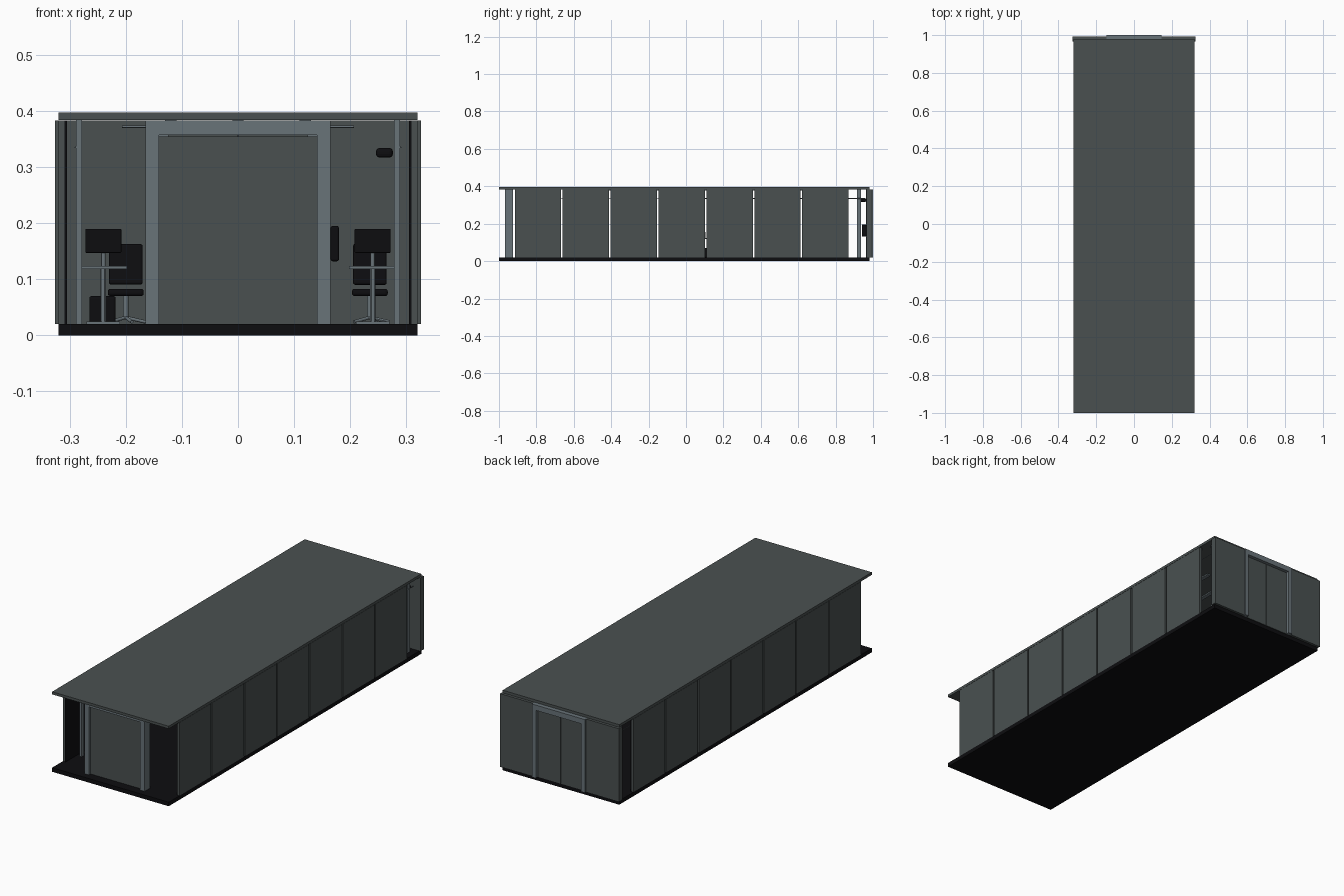
import bpy, math
from mathutils import Vector

cube = bpy.data.objects.get("Cube")
if cube:
    bpy.data.objects.remove(cube, do_unlink=True)


def material(name, r, g, b):
    m = bpy.data.materials.new(name)
    m.use_nodes = True
    m.diffuse_color = (r, g, b, 1)
    m.node_tree.nodes["Principled BSDF"].inputs["Base Color"].default_value = (r, g, b, 1)
    return m


PANEL = material("panel grey", 0.068, 0.081, 0.081)
FRAME = material("frame grey", 0.14, 0.172, 0.19)
BLACK = material("matt black", 0.004, 0.004, 0.005)


def box(name, lo, hi, mat, bevel=0):
    """Box between two opposite corners."""
    lo, hi = Vector(lo), Vector(hi)
    bpy.ops.mesh.primitive_cube_add(size=1, location=(lo + hi) / 2)
    ob = bpy.context.object
    ob.name = name
    ob.scale = hi - lo
    bpy.ops.object.transform_apply(location=False, rotation=False, scale=True)
    ob.data.materials.append(mat)
    if bevel:
        mod = ob.modifiers.new("rounding", 'BEVEL')
        mod.width, mod.segments = bevel, 3
    return ob


def rod(name, a, b, radius, mat):
    """Cylinder between two points."""
    a, b = Vector(a), Vector(b)
    bpy.ops.mesh.primitive_cylinder_add(vertices=12, radius=radius, depth=(b - a).length,
                                        location=(a + b) / 2)
    ob = bpy.context.object
    ob.name = name
    ob.rotation_euler = (b - a).to_track_quat('Z', 'Y').to_euler()
    ob.data.materials.append(mat)
    bpy.ops.object.shade_smooth_by_angle()
    return ob


# Floor and roof slabs
box("floor", (-0.32, -1, 0), (0.32, 0.98, 0.02), BLACK)
box("roof", (-0.32, -1, 0.384), (0.32, 0.98, 0.397), PANEL)

# Side walls: seven panels with open joints and a dark inner lining
PITCH, START, WIDTH = 0.256, -0.915, 0.248
for sx, side in ((-1, "right"), (1, "left")):
    for i in range(7):
        y = START + i * PITCH
        box(f"{side}_wall_panel", (sx * 0.309, y, 0.02), (sx * 0.32, y + WIDTH, 0.383), PANEL)
        box(f"{side}_wall_lining", (sx * 0.305, y, 0.02), (sx * 0.309, y + WIDTH, 0.383), BLACK)
    # Slender columns near both ends
    for y in (-0.83, 0.915):
        box(f"{side}_column", (sx * 0.278, y, 0.02), (sx * 0.289, y + 0.02, 0.384), FRAME)
    # Ceiling rail and door track
    rod(f"{side}_ceiling_rail", (sx * 0.29, -0.9, 0.335), (sx * 0.29, 0.96, 0.335), 0.0015, FRAME)
    rod(f"{side}_door_track", (sx * 0.15, 0.93, 0.372), (sx * 0.207, 0.93, 0.372), 0.002, FRAME)


def portal(prefix, outer, inner, y0, y1):
    """Door surround of two posts and a lintel."""
    for sx in (-1, 1):
        box(prefix + "_post", (sx * inner, y0, 0.02), (sx * outer, y1, 0.383), FRAME)
    box(prefix + "_lintel", (-inner, y0, 0.357), (inner, y1, 0.383), FRAME)


# Front door
portal("front_door", 0.165, 0.141, -0.968, -0.925)
box("front_door_leaf", (-0.141, -0.955, 0.02), (0.141, -0.938, 0.354), PANEL)

# Back wall with double door
portal("back_door", 0.145, 0.124, 0.962, 1.0)
for sx, side in ((-1, "right"), (1, "left")):
    box(f"{side}_back_wall", (sx * 0.145, 0.965, 0.02), (sx * 0.326, 0.992, 0.383), PANEL)
    box(f"{side}_back_door_leaf", (sx * 0.001, 0.97, 0.02), (sx * 0.124, 0.983, 0.357), PANEL)
box("back_door_seal", (-0.001, 0.972, 0.02), (0.001, 0.98, 0.357), BLACK)

# Wall fittings
box("wall_terminal", (0.165, 0.94, 0.132), (0.18, 0.965, 0.195), BLACK, 0.004)
box("wall_camera", (0.246, 0.93, 0.317), (0.276, 0.965, 0.334), BLACK, 0.006)


def workstation(side, sx, y, chair_x, chair_y, back_tilt):
    """Desk, screen and swivel chair beside one wall."""
    x = sx * 0.24
    box(f"{side}_desk_top", (x - 0.042, y - 0.08, 0.118), (x + 0.042, y + 0.08, 0.124), FRAME)
    for dy in (-0.055, 0.055):
        rod(f"{side}_desk_leg", (x, y + dy, 0.024), (x, y + dy, 0.118), 0.005, FRAME)
        box(f"{side}_desk_foot", (x - 0.03, y + dy - 0.006, 0.02),
            (x + 0.03, y + dy + 0.006, 0.025), FRAME)
    rod(f"{side}_screen_stand", (x, y, 0.124), (x, y, 0.155), 0.004, FRAME)
    box(f"{side}_screen", (x - 0.032, y - 0.006, 0.147), (x + 0.032, y + 0.002, 0.19), BLACK, 0.002)

    box(f"{side}_chair_seat", (chair_x - 0.032, chair_y - 0.03, 0.07),
        (chair_x + 0.032, chair_y + 0.03, 0.083), BLACK, 0.005)
    back = box(f"{side}_chair_back", (chair_x - 0.03, chair_y + 0.027, 0.09),
               (chair_x + 0.03, chair_y + 0.037, 0.163), BLACK, 0.004)
    back.rotation_euler.x = back_tilt
    rod(f"{side}_chair_stem", (chair_x, chair_y, 0.03), (chair_x, chair_y, 0.07), 0.005, FRAME)
    for k in range(5):
        a = k * math.tau / 5
        rod(f"{side}_chair_foot", (chair_x, chair_y, 0.032),
            (chair_x + 0.035 * math.cos(a), chair_y + 0.035 * math.sin(a), 0.024), 0.003, FRAME)


workstation("right", -1, 0.1, -0.2, 0.2, -0.15)
workstation("left", 1, 0.1, 0.235, 0.2, -0.1)

# Storage cabinet under the right desk
box("cabinet", (-0.265, 0.06, 0.02), (-0.218, 0.12, 0.07), BLACK, 0.004)

# Slim ceiling lamps
for x in (-0.12, 0, 0.12):
    box("ceiling_lamp", (x - 0.01, -0.6, 0.378), (x + 0.01, 0.7, 0.384), FRAME)
